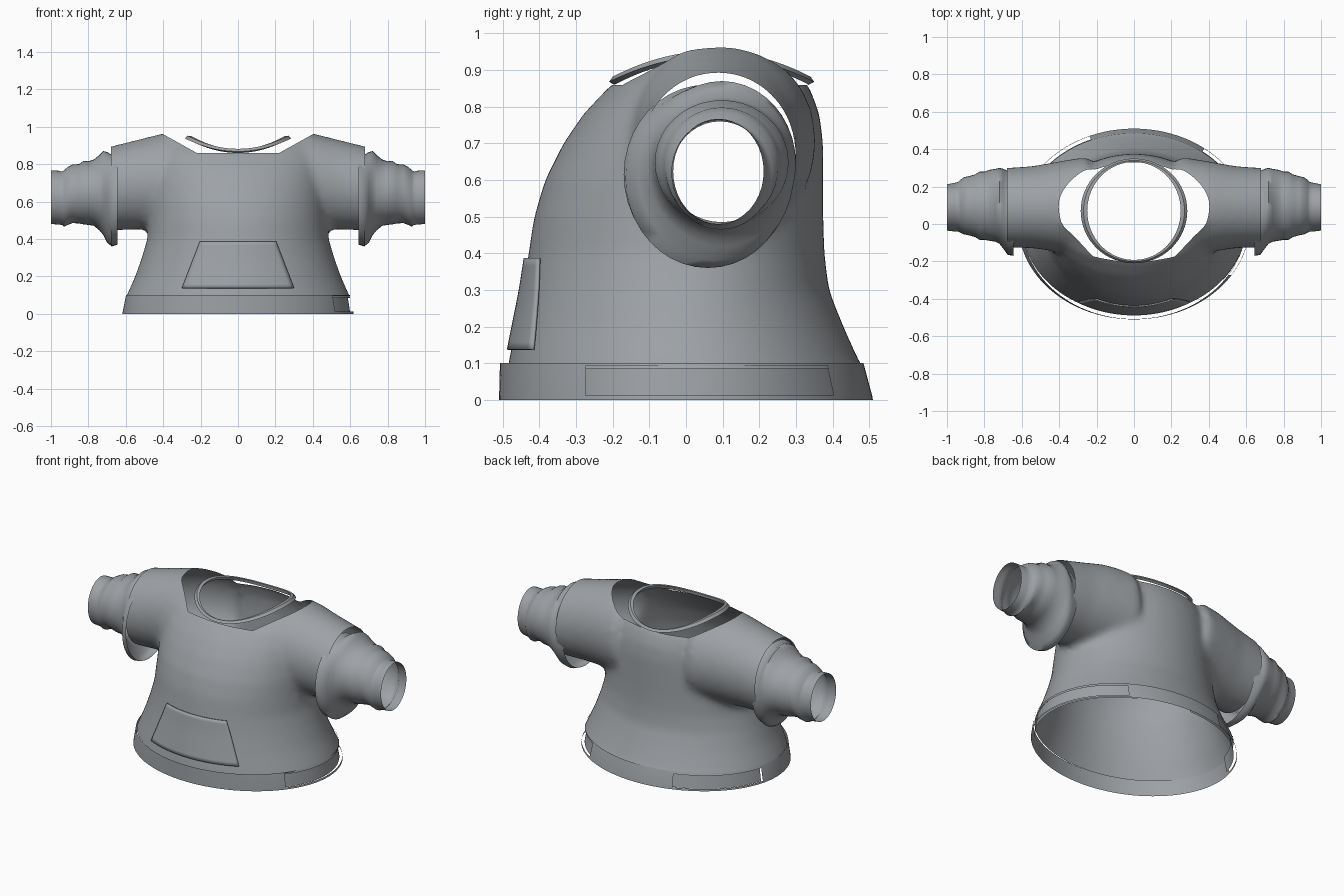
import bpy, bmesh, math
from mathutils import Vector

if "Cube" in bpy.data.objects:
    bpy.data.objects.remove(bpy.data.objects["Cube"])

cloth = bpy.data.materials.new("grey cloth")
cloth.diffuse_color = (0.34, 0.36, 0.38, 1)
cloth.use_nodes = True
cloth.node_tree.nodes["Principled BSDF"].inputs["Base Color"].default_value = cloth.diffuse_color


def finish(name, bm, angle=40):
    bmesh.ops.recalc_face_normals(bm, faces=bm.faces)
    me = bpy.data.meshes.new(name)
    bm.to_mesh(me)
    bm.free()
    me.materials.append(cloth)
    ob = bpy.data.objects.new(name, me)
    bpy.context.collection.objects.link(ob)
    bpy.ops.object.select_all(action='DESELECT')
    bpy.context.view_layer.objects.active = ob
    ob.select_set(True)
    bpy.ops.object.shade_smooth_by_angle(angle=math.radians(angle))
    return ob


def loft(bm, rings, cap=False, wrap=False):
    """Skin closed rings of points with quads."""
    vs = [[bm.verts.new(p) for p in r] for r in rings]
    n = len(vs[0])
    pairs = list(zip(vs, vs[1:])) + ([(vs[-1], vs[0])] if wrap else [])
    for a, b in pairs:
        for i in range(n):
            j = (i + 1) % n
            bm.faces.new((a[i], a[j], b[j], b[i]))
    if cap:
        bm.faces.new(vs[0])
        bm.faces.new(vs[-1])


def turn(n):
    return [(math.cos(2 * math.pi * i / n), math.sin(2 * math.pi * i / n)) for i in range(n)]


def level_ring(z, half, front, back, n=64):
    cy = min(max(0, front), back) if front > 0 else 0
    return [(half * c, cy + s * ((back - cy) if s > 0 else (cy - front)), z) for c, s in turn(n)]


def arm_ring(x, y0, y1, z0, z1, n=40):
    return [(x, (y0 + y1) / 2 + c * (y1 - y0) / 2, (z0 + z1) / 2 + s * (z1 - z0) / 2)
            for c, s in turn(n)]


# Body: torso and arm solids fused, smoothed, then opened at hem, arms and neck
bm = bmesh.new()
torso = [(0.0, .635, -.50, .54), (.1, .595, -.485, .475), (.2, .55, -.465, .43),
         (.3, .515, -.445, .39), (.4, .485, -.43, .378), (.5, .475, -.415, .375),
         (.6, .47, -.385, .375), (.7, .46, -.335, .375), (.78, .45, -.28, .365),
         (.86, .43, -.205, .335), (.92, .41, -.10, .27), (.965, .38, -.01, .18)]
loft(bm, [level_ring(*t) for t in torso], cap=True)
for side in (-1, 1):
    loft(bm, [arm_ring(side * x, *r) for x, *r in
              [(.25, -.17, .36, .44, .975), (.40, -.15, .335, .45, .965),
               (.54, -.13, .31, .45, .93), (.68, -.125, .30, .445, .895),
               (.76, -.125, .30, .445, .875)]], cap=True)
solid = finish("body_solid", bm)
mod = solid.modifiers.new("fuse", 'REMESH')
mod.mode, mod.voxel_size = 'VOXEL', 0.02
mod = solid.modifiers.new("soften", 'SMOOTH')
mod.factor, mod.iterations = 0.5, 10
bm = bmesh.new()
bm.from_object(solid, bpy.context.evaluated_depsgraph_get())
bpy.data.objects.remove(solid)


def cut(co, no, clear=False):
    bmesh.ops.bisect_plane(bm, geom=bm.verts[:] + bm.edges[:] + bm.faces[:],
                           plane_co=co, plane_no=no, clear_outer=clear)


cut((0, 0, .085), (0, 0, -1), True)
for side in (-1, 1):
    cut((side * .68, 0, 0), (side, 0, 0), True)
    cut((side * .22, 0, .86), (side * -.10, 0, .18))
cut((0, 0, .86), (0, 0, 1))
neck = []
for f in bm.faces:
    c = f.calc_center_median()
    if c.z > .86 and c.z > .86 + (abs(c.x) - .22) * .10 / .18 and abs(c.x) < .45:
        neck.append(f)
bmesh.ops.delete(bm, geom=neck, context='FACES')
body = finish("body", bm)

# Under sleeves: rumpled tubes with a drooping flap at the upper end
bm = bmesh.new()
sleeve = [(.645, -.17, .28, .37, .86), (.675, -.165, .285, .36, .85), (.70, -.13, .295, .38, .865),
          (.72, -.105, .30, .42, .87), (.74, -.095, .295, .445, .85), (.77, -.09, .29, .47, .825),
          (.80, -.085, .28, .475, .815), (.825, -.085, .28, .478, .818), (.85, -.07, .265, .483, .80),
          (.885, -.06, .255, .485, .798), (.91, -.055, .25, .475, .785), (.93, -.045, .235, .465, .768),
          (.94, -.04, .225, .475, .76), (.96, -.04, .22, .477, .765), (1.0, -.035, .212, .48, .767)]
loft(bm, [arm_ring(*r) for r in sleeve])
ob = finish("under_sleeves", bm, 60)
ob.modifiers.new("both_sides", 'MIRROR')

# Collar: thin saddle-shaped strip around the neck
bm = bmesh.new()


def collar_ring(rx, ry, dz):
    return [(rx * c, .07 + ry * s, .868 + .07 * c * c + dz) for c, s in turn(64)]


loft(bm, [collar_ring(.285, .28, 0), collar_ring(.27, .27, .014),
          collar_ring(.25, .262, .012), collar_ring(.262, .265, -.008)], wrap=True)
finish("collar", bm)

# Hem band with side slots, and a lining set back behind the slots
N = 144


def in_slot(x, y):
    return (x > 0 and -.28 < y < .39) or (x < 0 and .10 < y < .46)


bm = bmesh.new()
loft(bm, [level_ring(z, h, f, b, N) for z, h, f, b in
          [(0, .618, -.51, .51), (.012, .616, -.51, .508),
           (.094, .60, -.508, .486), (.1, .598, -.508, .484)]])
slots = []
for f in bm.faces:
    c = f.calc_center_median()
    if .012 < c.z < .094 and in_slot(c.x, c.y):
        slots.append(f)
bmesh.ops.delete(bm, geom=slots, context='FACES')
finish("hem_band", bm)

bm = bmesh.new()
loft(bm, [level_ring(.005, .60, -.49, .49, N), level_ring(.1, .585, -.485, .468, N)])
extra = [f for f in bm.faces if not in_slot(*f.calc_center_median().xy * .96)]
bmesh.ops.delete(bm, geom=extra, context='FACES')
finish("slot_lining", bm)

# Front pocket: trapezoid sheet wrapped onto the body
bm = bmesh.new()
bmesh.ops.create_grid(bm, x_segments=24, y_segments=12, size=1)
for v in bm.verts:
    t = (v.co.y + 1) / 2
    v.co = Vector((v.co.x * (.295 - .095 * t), -.8, .135 + .25 * t))
pocket = finish("pocket", bm)
wrap = pocket.modifiers.new("wrap", 'SHRINKWRAP')
wrap.target = body
wrap.wrap_method = 'PROJECT'
wrap.use_project_y = True
wrap.use_negative_direction = wrap.use_positive_direction = True
wrap.wrap_mode = 'ABOVE_SURFACE'
wrap.offset = 0.008
thick = pocket.modifiers.new("thickness", 'SOLIDIFY')
thick.thickness, thick.offset = 0.008, 0
